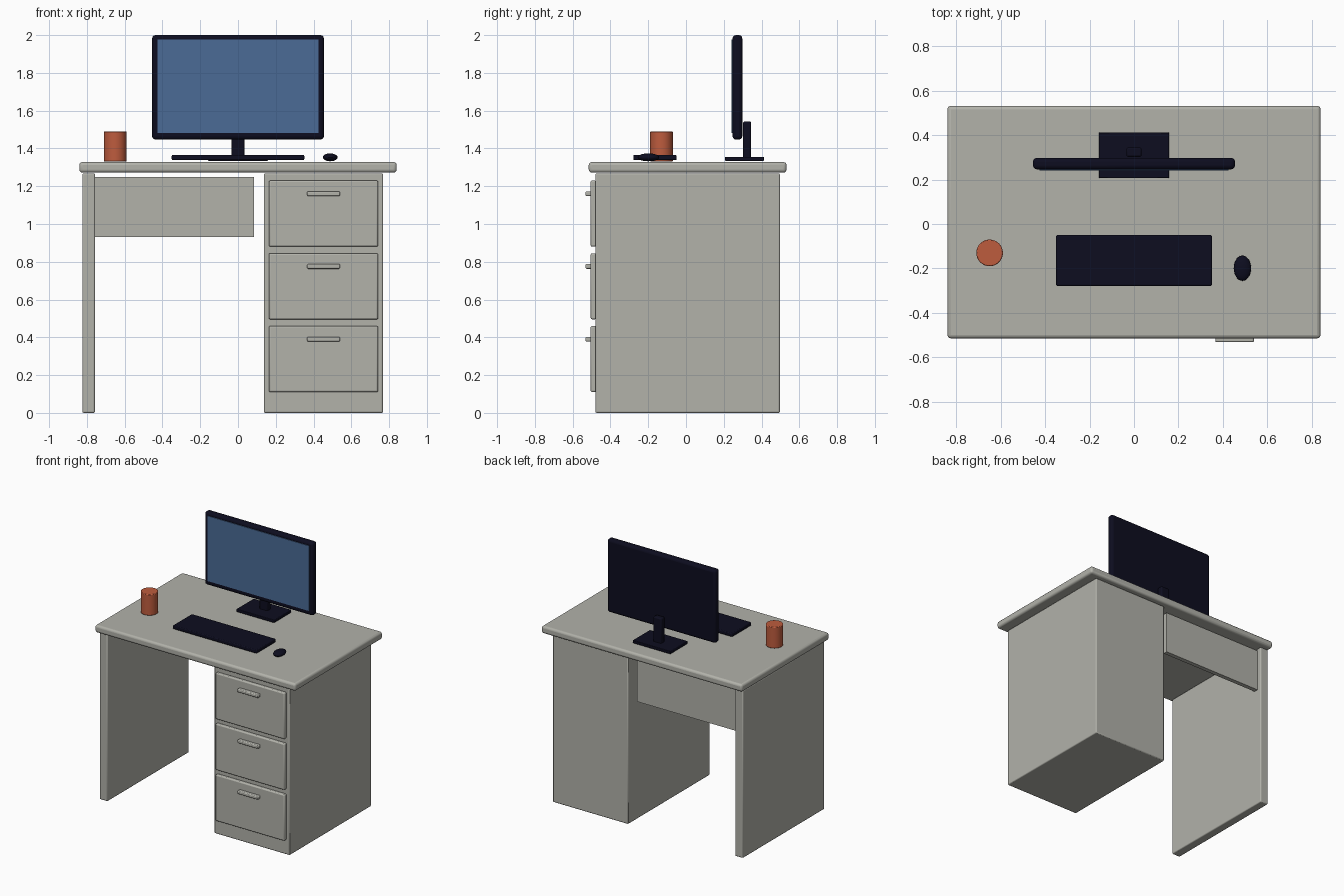
import bpy, bmesh, math
from mathutils import Matrix

if "Cube" in bpy.data.objects:
    bpy.data.objects.remove(bpy.data.objects["Cube"])


def material(name, rgb):
    m = bpy.data.materials.new(name)
    m.diffuse_color = (*rgb, 1)
    m.use_nodes = True
    m.node_tree.nodes["Principled BSDF"].inputs["Base Color"].default_value = m.diffuse_color
    return m


GREY = material("warm_grey", (0.445, 0.445, 0.402))
DARK = material("dark_plastic", (0.004, 0.004, 0.014))
BLUE = material("screen_blue", (0.069, 0.147, 0.305))
CLAY = material("clay_orange", (0.515, 0.107, 0.048))


def finish(name, bm, mat, bevel=0.0, segments=2):
    mesh = bpy.data.meshes.new(name)
    bm.to_mesh(mesh)
    bm.free()
    mesh.materials.append(mat)
    ob = bpy.data.objects.new(name, mesh)
    bpy.context.collection.objects.link(ob)
    if bevel:
        b = ob.modifiers.new("Bevel", 'BEVEL')
        b.width, b.segments, b.limit_method = bevel, segments, 'ANGLE'
    bpy.ops.object.select_all(action='DESELECT')
    bpy.context.view_layer.objects.active = ob
    ob.select_set(True)
    bpy.ops.object.shade_smooth_by_angle(angle=math.radians(35))
    return ob


def box(name, x, y, z, mat, bevel=0.0, segments=2):
    """Box from (min, max) ranges on each axis."""
    bm = bmesh.new()
    size = [r[1] - r[0] for r in (x, y, z)]
    mid = [(r[0] + r[1]) / 2 for r in (x, y, z)]
    bmesh.ops.create_cube(bm, size=1, matrix=Matrix.Translation(mid) @ Matrix.Diagonal((*size, 1)))
    return finish(name, bm, mat, bevel, segments)


# Desk body
DEPTH = (-0.48, 0.497)
box("desktop", (-0.84, 0.84), (-0.515, 0.532), (1.272, 1.328), GREY, 0.016, 3)
box("left_side_panel", (-0.824, -0.757), DEPTH, (0, 1.268), GREY, 0.007)
box("drawer_cabinet", (0.137, 0.768), DEPTH, (0, 1.268), GREY, 0.007)
box("back_panel", (-0.76, 0.085), (0.43, 0.463), (0.93, 1.25), GREY)

# Three drawers with bar handles
for i in range(3):
    top = 1.23 - 0.385 * i
    box(f"drawer_front_{i + 1}", (0.163, 0.742), (-0.505, -0.475), (top - 0.35, top), GREY, 0.008)
    box(f"drawer_handle_{i + 1}", (0.366, 0.54), (-0.532, -0.5), (top - 0.082, top - 0.057), GREY, 0.006)

# Monitor with stand
box("monitor_case", (-0.455, 0.455), (0.246, 0.298), (1.447, 2.0), DARK, 0.018, 3)
box("monitor_screen", (-0.425, 0.425), (0.241, 0.249), (1.483, 1.976), BLUE)
box("monitor_neck", (-0.034, 0.034), (0.302, 0.345), (1.345, 1.543), DARK, 0.008)
box("monitor_base", (-0.158, 0.158), (0.206, 0.413), (1.334, 1.356), DARK, 0.004)

# Keyboard
box("keyboard", (-0.351, 0.351), (-0.279, -0.05), (1.338, 1.366), DARK, 0.006)

# Mouse
bm = bmesh.new()
bmesh.ops.create_uvsphere(bm, u_segments=24, v_segments=12, radius=1,
                          matrix=Matrix.Translation((0.488, -0.199, 1.353)) @ Matrix.Diagonal((0.039, 0.057, 0.021, 1)))
finish("mouse", bm, DARK)

# Cup
bm = bmesh.new()
bmesh.ops.create_cone(bm, cap_ends=True, segments=32, radius1=0.06, radius2=0.06, depth=0.16,
                      matrix=Matrix.Translation((-0.65, -0.13, 1.41)))
finish("cup", bm, CLAY, 0.004)
